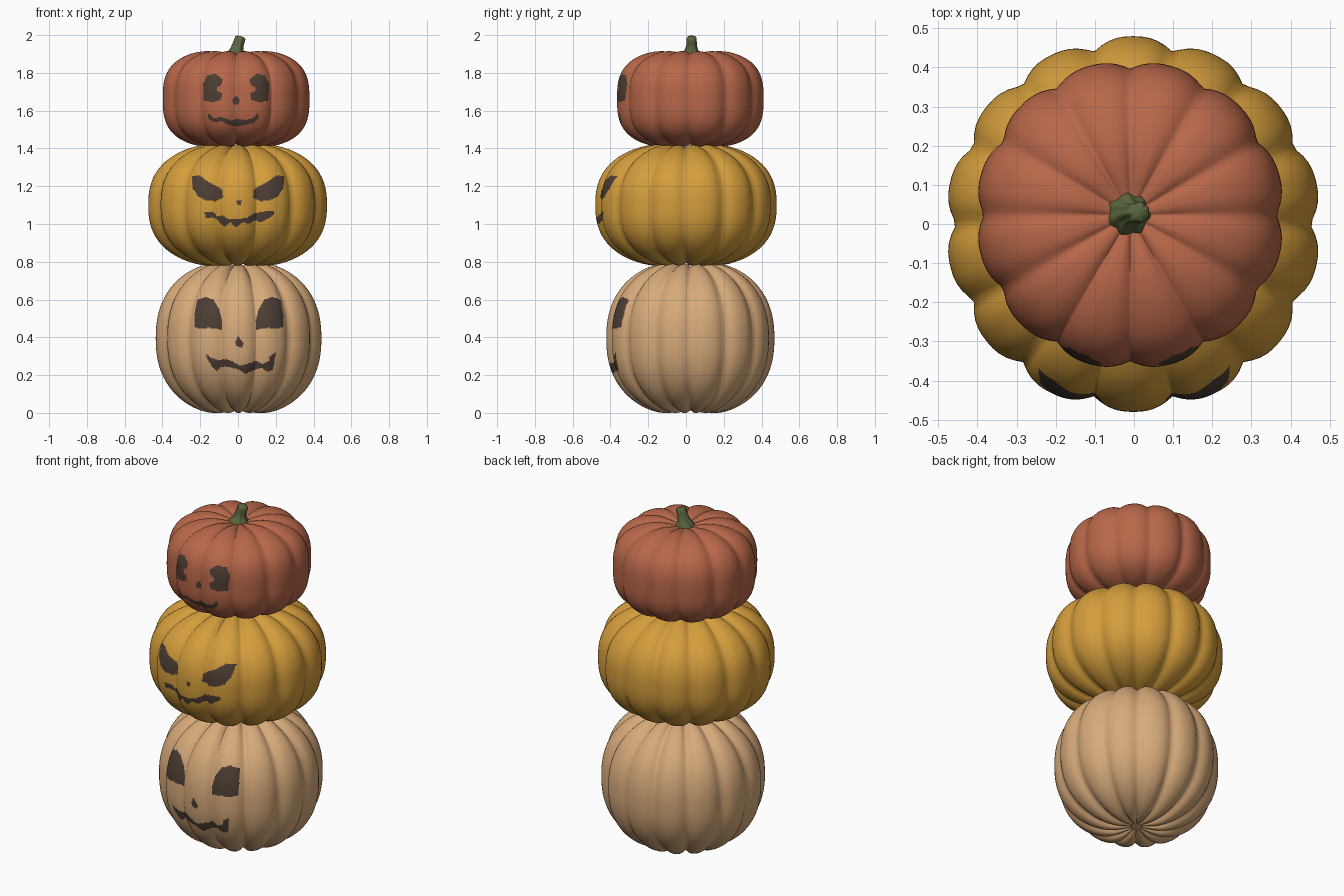
import bpy
from math import sin, cos, pi, radians, exp, tau

if "Cube" in bpy.data.objects:
    bpy.data.objects.remove(bpy.data.objects["Cube"])


def material(name, rgb):
    m = bpy.data.materials.new(name)
    m.diffuse_color = (*rgb, 1)
    m.use_nodes = True
    m.node_tree.nodes["Principled BSDF"].inputs["Base Color"].default_value = m.diffuse_color
    return m


RED = material("rust red", (0.479, 0.136, 0.067))
GOLD = material("golden yellow", (0.658, 0.337, 0.045))
TAN = material("pale tan", (0.680, 0.402, 0.195))
DARK = material("dark brown face", (0.074, 0.048, 0.034))
GREEN = material("stem green", (0.107, 0.138, 0.048))


def loft(name, rings, bottom, top, mats):
    """Closed smooth skin over equal-length rings, ordered bottom to top."""
    n = len(rings[0])
    verts = [v for r in rings for v in r] + [bottom, top]
    faces = [(i * n + j, i * n + (j + 1) % n, (i + 1) * n + (j + 1) % n, (i + 1) * n + j)
             for i in range(len(rings) - 1) for j in range(n)]
    b, t, last = len(verts) - 2, len(verts) - 1, (len(rings) - 1) * n
    faces += [(b, (j + 1) % n, j) for j in range(n)]
    faces += [(t, last + j, last + (j + 1) % n) for j in range(n)]
    me = bpy.data.meshes.new(name)
    me.from_pydata(verts, [], faces)
    for m in mats:
        me.materials.append(m)
    me.polygons.foreach_set("use_smooth", [True] * len(faces))
    ob = bpy.data.objects.new(name, me)
    bpy.context.collection.objects.link(ob)
    return ob


def inside(x, z, poly):
    hit = False
    for (x1, z1), (x2, z2) in zip(poly, poly[1:] + poly[:1]):
        if (z1 > z) != (z2 > z) and x < x1 + (z - z1) * (x2 - x1) / (z2 - z1):
            hit = not hit
    return hit


def spread(a, b, n):
    return [a + (b - a) * i / n for i in range(n)]


# finer columns and rows where the face is painted
COLS = [radians(a) for a in spread(-36, 36, 130) + spread(36, 324, 114)]
ROWS = [radians(a) for a in (spread(-90, -32, 30)[1:] + spread(-32, 32, 90) + spread(32, 90, 30))]


def pumpkin(name, cx, cy, z0, z1, R, power, ribs, phase, depth, mat, shapes):
    H = (z1 - z0) / 2

    def point(th, a):
        rho = ((abs(cos(th)) / R) ** power + (abs(sin(th)) / H) ** power) ** (-1 / power)
        r, z = rho * cos(th), rho * sin(th)
        crease = (1 - abs(sin(ribs / 2 * a + phase))) ** 1.4
        k = 1 - depth * crease * min(1, r / (0.3 * R))
        z -= (1 if z > 0 else -1) * 0.035 * exp(-(r / 0.11) ** 2)
        return [cx + k * r * sin(a), cy - k * r * cos(a), k * z]

    rings = [[point(th, a) for a in COLS] for th in ROWS]
    lo = min(v[2] for r in rings for v in r)
    hi = max(v[2] for r in rings for v in r)

    def fit(v):
        v[2] = z0 + (v[2] - lo) / (hi - lo) * (z1 - z0)
        return v

    for r in rings:
        for v in r:
            fit(v)
    poles = [fit([cx, cy, s * (H - 0.035)]) for s in (-1, 1)]
    ob = loft(name, rings, poles[0], poles[1], [mat, DARK])
    # painted face: front faces whose centre lies within an outline
    for p in ob.data.polygons:
        c = p.center
        if c.y < cy - 0.2 and abs(c.x) < 0.3 and any(inside(c.x * 100, c.z * 100, s) for s in shapes):
            p.material_index = 1
    return ob


def pair(eye, axis):
    return [eye, [(2 * axis - x, z) for x, z in eye]]


# face outlines in hundredths of a unit (x, z)
low_eye = [(-21.5, 60), (-17, 61.5), (-13, 60), (-10, 55), (-8.5, 49), (-8.5, 44),
           (-15, 45), (-23, 45), (-23, 52)]
low_nose = [(0, 41), (3, 36.5), (2, 34.5), (-1, 35.5), (-1.5, 37.5)]
low_mouth = [(-17, 31), (-14, 29), (-10.5, 28), (-6, 28.5), (-2.5, 27), (1, 25), (5, 26),
             (9.5, 27.5), (13, 26), (16.5, 27.5), (17, 30), (20, 32), (19.5, 28), (18.5, 23),
             (16, 21.5), (12.5, 24), (9, 23), (4, 20.5), (0, 23), (-4, 24), (-8.5, 24.5),
             (-11.5, 22), (-14, 25), (-16, 28)]

mid_eye = [(-24.5, 125.5), (-20, 125.5), (-16, 122.5), (-11, 120), (-8, 118), (-8, 114),
           (-12, 112), (-16.5, 112.5), (-21, 114.5), (-24, 119)]
mid_nose = [(-1, 112.5), (2, 112.5), (1.5, 110), (0, 110)]
mid_mouth = [(-18, 106.5), (-12, 106), (-11.5, 104), (-8, 104.5), (-5, 102.5), (0, 102.5),
             (5, 103.5), (8.5, 105.5), (12.5, 106.5), (19, 107), (19, 105), (16, 103),
             (12.5, 101), (8.5, 102), (6, 100), (2.5, 101), (-1, 98), (-4, 101), (-7, 98.5),
             (-10, 101), (-12, 103), (-17, 103.5)]

top_eye = [(-16.5, 178.5), (-12, 179.5), (-8, 176.5), (-9, 173.5), (-11, 172.5), (-11, 170.5),
           (-8.5, 169), (-9, 166), (-13, 164.5), (-18, 165.5), (-18.5, 174)]
top_nose = [(-3, 166), (-1, 168), (1, 166), (0.5, 163.5), (-2.5, 163.5)]
top_mouth = [(-16, 159), (-13, 156), (-8.5, 156.5), (-4, 155), (-0.5, 155.5), (4, 155), (8, 156),
             (10.5, 159), (11, 156), (8.5, 153.5), (4, 152.5), (0, 151.5), (-5, 152.5),
             (-8.5, 154.5), (-13, 154), (-15.5, 155.5)]

# three stacked pumpkins
pumpkin("bottom_pumpkin", 0.003, 0.023, 0.0, 0.79, 0.445, 2.3, 14, pi / 2, 0.06, TAN,
        pair(low_eye, 0.5) + [low_nose, low_mouth])
pumpkin("middle_pumpkin", -0.002, 0.0, 0.78, 1.42, 0.48, 2.45, 14, pi / 2, 0.06, GOLD,
        pair(mid_eye, 0) + [mid_nose, mid_mouth])
pumpkin("top_pumpkin", -0.01, 0.023, 1.41, 1.915, 0.395, 2.9, 12, 0, 0.055, RED,
        pair(top_eye, -1) + [top_nose, top_mouth])

# small blossom scar under the bottom pumpkin
scar = [[(0.003 + 0.045 * cos(t) * cos(a), 0.023 + 0.045 * cos(t) * sin(a), 0.026 + 0.014 * sin(t))
         for a in spread(0, tau, 24)] for t in (-1.2, -0.8, -0.4, 0, 0.4, 0.8, 1.2)]
loft("blossom_scar", scar, (0.003, 0.023, 0.012), (0.003, 0.023, 0.04), [TAN])

# twisted, leaning stem: (x, y, z, radius, tilt)
path = [(-0.014, 0.024, 1.872, 0.056, 0), (-0.013, 0.025, 1.895, 0.052, 0),
        (-0.010, 0.027, 1.912, 0.039, 0.1), (-0.005, 0.028, 1.930, 0.031, 0.2),
        (0.001, 0.029, 1.950, 0.027, 0.3), (0.008, 0.029, 1.970, 0.026, 0.35),
        (0.014, 0.030, 1.986, 0.025, 0.35), (0.016, 0.030, 1.992, 0.019, 0.3)]
rings = []
for i, (x, y, z, r, tilt) in enumerate(path):
    ring = []
    for a in spread(0, tau, 48):
        k = r * (1 + 0.08 * cos(7 * a + i * 0.5))
        ring.append((x + k * cos(a), y + k * sin(a), z - tilt * k * cos(a)))
    rings.append(ring)
loft("stem", rings, (-0.014, 0.024, 1.87), (0.017, 0.030, 1.994), [GREEN])
